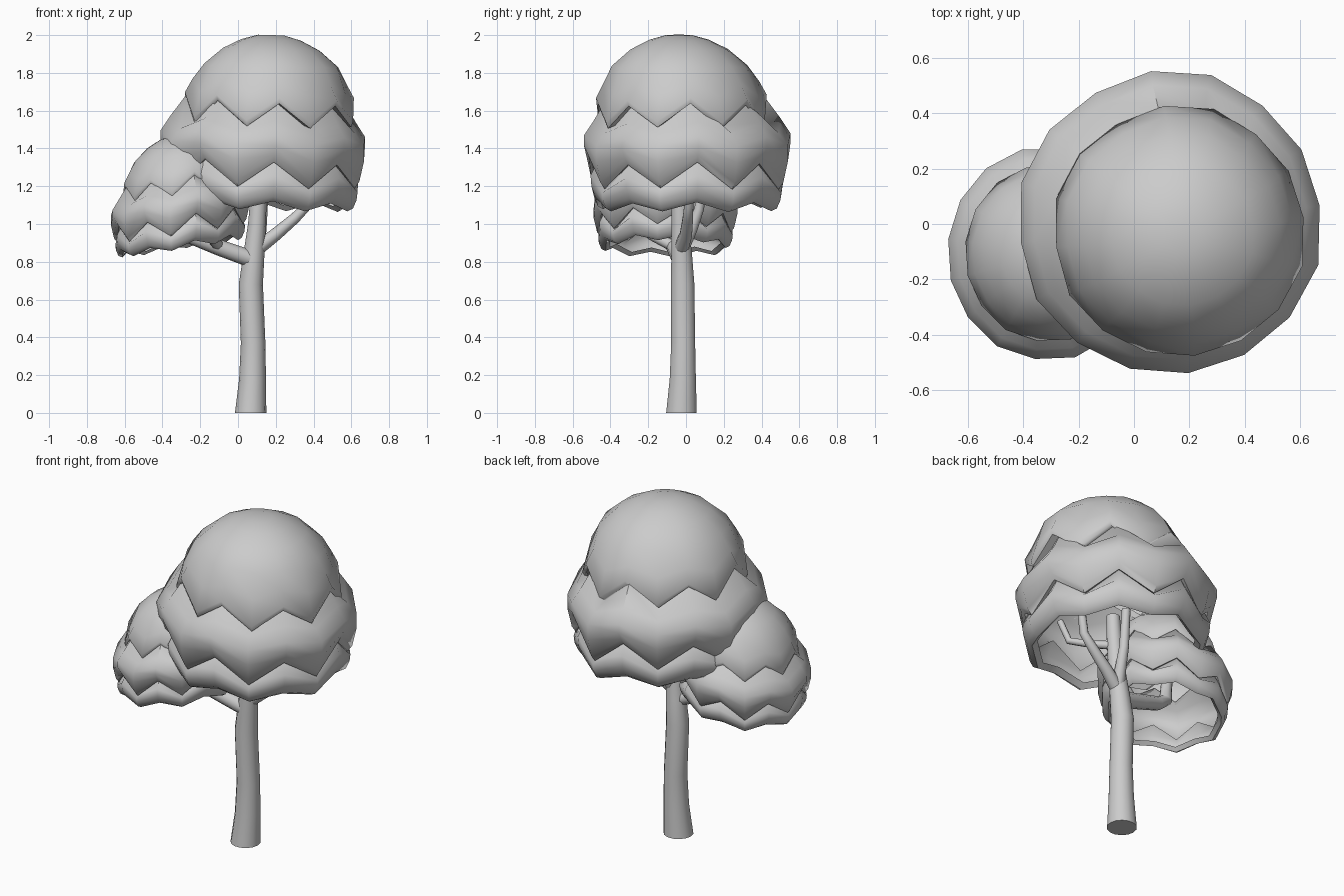
import bpy, bmesh, math, random
from mathutils import Vector

if "Cube" in bpy.data.objects:
    bpy.data.objects.remove(bpy.data.objects["Cube"])

random.seed(4)
SEGS = 16  # two segments per zigzag point


def finish(name, bm, angle):
    bmesh.ops.recalc_face_normals(bm, faces=bm.faces[:])
    me = bpy.data.meshes.new(name)
    bm.to_mesh(me)
    bm.free()
    ob = bpy.data.objects.new(name, me)
    bpy.context.collection.objects.link(ob)
    bpy.ops.object.select_all(action='DESELECT')
    ob.select_set(True)
    bpy.context.view_layer.objects.active = ob
    bpy.ops.object.shade_smooth_by_angle(angle=math.radians(angle))
    return ob


def skin(bm, rings):
    for a, b in zip(rings, rings[1:]):
        n = len(a)
        for i in range(n):
            bm.faces.new((a[i], a[(i + 1) % n], b[(i + 1) % n], b[i]))


# crown profile: (radius, height over lowest hem, zigzag amplitude, share of cap shift)
PROFILE = [
    (.07, .91, 0, 1.3), (.16, .885, 0, 1.3), (.26, .835, 0, 1.3), (.36, .745, .005, 1.3),
    (.415, .63, .03, 1), (.455, .52, .065, 1), (.445, .49, .065, 1), (.425, .505, .065, .3),  # cap
    (.50, .43, .03, 0), (.55, .36, .025, 0), (.55, .29, .04, 0),
    (.525, .21, .07, 0), (.50, .175, .07, 0), (.475, .185, .07, 0),                            # middle
    (.515, .13, .045, 0), (.51, .08, .035, 0), (.49, .03, .03, 0),
    (.46, .01, .025, 0), (.43, .04, .025, 0)]                                                 # skirt


def crown(name, centre, cap_shift, scale, base, slope, phase):
    """One hollow stepped shell with zigzag hems, open underneath."""
    bm = bmesh.new()
    rings = []
    jit = [(random.uniform(-.012, .012), random.uniform(.985, 1.02)) for _ in range(SEGS)]
    for r, h, amp, s in PROFILE:
        ring = []
        for i in range(SEGS):
            a = math.radians(phase) + 2 * math.pi * i / SEGS
            dz, dr = jit[i]
            zig = amp * (1 if i % 2 == 0 else -1) + dz * min(1, amp * 20)
            x = r * dr * scale[0] * math.cos(a)
            y = r * dr * scale[1] * math.sin(a)
            z = base + (h + zig) * scale[2] + slope * x
            ring.append(bm.verts.new((centre[0] + x + s * cap_shift[0],
                                      centre[1] + y + s * cap_shift[1], z)))
        rings.append(ring)
    skin(bm, rings)
    bm.faces.new(rings[0])
    return finish(name, bm, 60)


crown("main_crown", (.13, 0), (.035, -.03), (1, 1, 1), 1.09, -.03, -83)
crown("side_crown", (-.31, -.105), (0, 0), (.67, .70, .66), .875, .15, -75)


def limb(name, pts, sides=12):
    """Tapered tube through (x, y, z, radius) points."""
    bm = bmesh.new()
    P = [Vector(p[:3]) for p in pts]
    rings = []
    for i, p in enumerate(P):
        d = (P[min(i + 1, len(P) - 1)] - P[max(i - 1, 0)]).normalized()
        if name == "trunk":
            d = Vector((0, 0, 1))
        q = Vector((0, 0, 1)).rotation_difference(d)
        rings.append([bm.verts.new(p + q @ Vector((pts[i][3] * math.cos(t), pts[i][3] * math.sin(t), 0)))
                      for t in (2 * math.pi * k / sides for k in range(sides))])
    skin(bm, rings)
    bm.faces.new(rings[0])
    bm.faces.new(rings[-1])
    return finish(name, bm, 50)


# trunk and branches
limb("trunk", [(.067, -.024, 0, .083), (.077, -.017, .18, .071), (.08, -.015, .37, .065),
               (.068, -.018, .68, .064), (.082, -.022, .82, .057), (.1, -.03, 1.0, .047),
               (.113, -.035, 1.2, .042), (.12, -.035, 1.32, .038)], 14)
limb("left_branch", [(.07, -.03, .815, .046), (-.1, -.06, .875, .043), (-.24, -.09, .93, .04),
                     (-.31, -.1, .98, .036), (-.32, -.1, 1.12, .03)], 10)
limb("left_twig", [(-.1, -.06, .88, .032), (-.15, -.18, .94, .028), (-.2, -.27, 1.02, .022)], 8)
limb("right_branch", [(.1, -.025, .87, .04), (.2, 0, .945, .034), (.3, .01, 1.03, .029),
                      (.37, .015, 1.1, .025), (.4, .02, 1.28, .022)], 10)
limb("back_branch", [(.1, -.02, .87, .038), (.12, .03, .97, .031), (.13, .07, 1.08, .027),
                     (.14, .1, 1.3, .024)], 10)
limb("front_twig", [(.11, -.03, 1.14, .025), (.2, -.13, 1.16, .022), (.28, -.22, 1.19, .02),
                    (.31, -.26, 1.32, .018)], 8)
